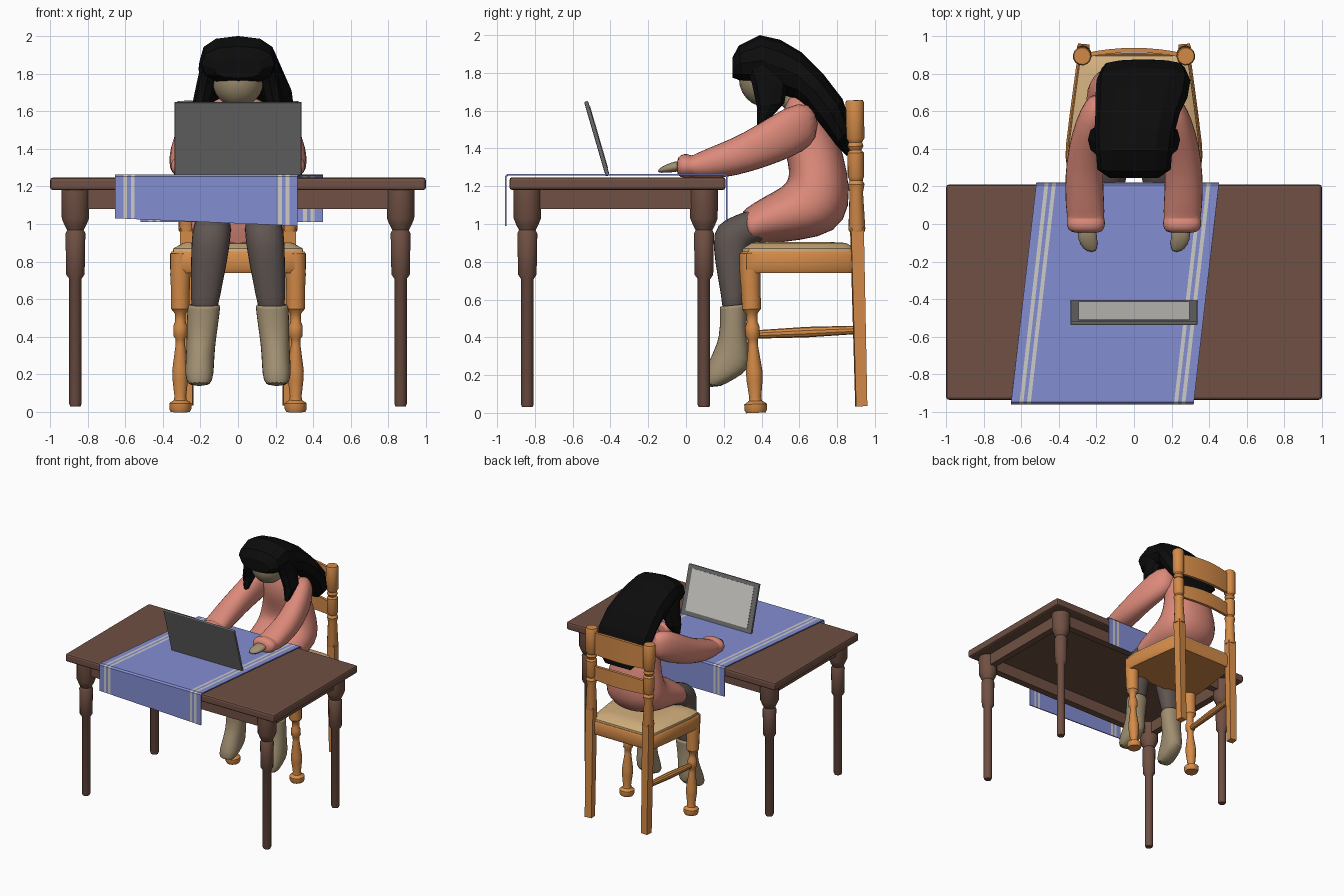
import bpy, bmesh, math
from mathutils import Vector


def material(name, rgb):
    m = bpy.data.materials.new(name)
    lin = [((c / 255 + 0.055) / 1.055) ** 2.4 if c > 10 else c / 255 / 12.92 for c in rgb]
    m.diffuse_color = (*lin, 1)
    return m


BROWN = material("dark brown wood", (112, 80, 67))
OAK = material("orange wood", (212, 139, 72))
PAD = material("woven seat", (210, 175, 125))
PINK = material("pink knit", (220, 138, 122))
BLUE = material("blue cloth", (131, 141, 210))
PALE = material("pale grey", (205, 203, 198))
GREY = material("grey metal", (108, 108, 108))
BLACK = material("black hair", (12, 12, 12))
TAN = material("tan", (160, 143, 113))
STOCKING = material("stocking grey", (96, 85, 81))


def finish(bm, name, mat, smooth=None):
    bmesh.ops.recalc_face_normals(bm, faces=bm.faces)
    mesh = bpy.data.meshes.new(name)
    bm.to_mesh(mesh)
    bm.free()
    ob = bpy.data.objects.new(name, mesh)
    bpy.context.collection.objects.link(ob)
    mesh.materials.append(mat)
    if smooth:
        bpy.ops.object.select_all(action='DESELECT')
        bpy.context.view_layer.objects.active = ob
        ob.select_set(True)
        bpy.ops.object.shade_smooth_by_angle(angle=math.radians(smooth))
    return ob


def skin(bm, rings):
    """Join rings of points into a closed tube."""
    rings = [[bm.verts.new(p) for p in r] for r in rings]
    n = len(rings[0])
    for a, b in zip(rings, rings[1:]):
        for i in range(n):
            bm.faces.new((a[i], a[(i + 1) % n], b[(i + 1) % n], b[i]))
    bm.faces.new(rings[0])
    bm.faces.new(rings[-1])


def loft(name, mat, sections, side=1, n=14, power=0.9, soft=True):
    """Sections: one edge (y, z), opposite edge (y, z), centre x, half width."""
    rings = []
    for ty, tz, by, bz, cx, hw in sections:
        ring = []
        for i in range(n):
            a = 2 * math.pi * i / n
            c, s = [math.copysign(abs(v) ** power, v) for v in (math.cos(a), math.sin(a))]
            ring.append((side * cx + hw * s, (ty + by) / 2 + c * (ty - by) / 2,
                         (tz + bz) / 2 + c * (tz - bz) / 2))
        rings.append(ring)
    bm = bmesh.new()
    skin(bm, rings)
    ob = finish(bm, name, mat, 60 if soft else None)
    if soft:
        ob.modifiers.new("round", 'SUBSURF').levels = 1
        ob.modifiers["round"].render_levels = 1
    return ob


def lathe(name, mat, a, b, profile, n=14):
    """Turned part from a to b, profile of (fraction, radius)."""
    a, b = Vector(a), Vector(b)
    q = (b - a).to_track_quat('Z', 'Y')
    bm = bmesh.new()
    skin(bm, [[a.lerp(b, t) + q @ Vector((r * math.cos(2 * math.pi * (i + .5) / n),
                                          r * math.sin(2 * math.pi * (i + .5) / n), 0))
               for i in range(n)] for t, r in profile])
    return finish(bm, name, mat, 35)


def box(name, mat, lo, hi, bevel=0.0):
    bm = bmesh.new()
    bmesh.ops.create_cube(bm, size=1)
    for v in bm.verts:
        v.co = [(l + h) / 2 + c * (h - l) for l, h, c in zip(lo, hi, v.co)]
    if bevel:
        bmesh.ops.bevel(bm, geom=bm.edges[:], offset=bevel, segments=2, affect='EDGES', profile=0.5)
    return finish(bm, name, mat)


def slab(name, mat, rings):
    bm = bmesh.new()
    skin(bm, rings)
    return finish(bm, name, mat, 35)


# Table
box("table_top", BROWN, (-1, -.935, 1.18), (1, .21, 1.247), .015)
for y in (-.84, .095):
    box("long_apron", BROWN, (-.865, y - .03, 1.08), (.865, y + .03, 1.18))
    for s in (-1, 1):
        x = s * .865
        lathe("table_leg", BROWN, (x, y, .03), (x, y, 1.18),
              [(0, .028), (.012, .034), (.59, .034), (.61, .05), (.8, .054),
               (.815, .045), (.84, .06), (.87, .074), (1, .076)], 16)
for s in (-1, 1):
    box("side_apron", BROWN, (s * .865 - .03, -.84, 1.08), (s * .865 + .03, .095, 1.18))

# Table runner: slanted strip hanging over both long edges, striped by column
us = [0, .046, .067, .087, .108, .892, .913, .933, .954, 1]
path = [(-.955, 1.03, -.04), (-.955, 1.25, 0), (-.945, 1.26, 0), (.205, 1.26, 0), (.215, 1.25, 0), (.215, 1.01, 0)]
bm = bmesh.new()
rows = [[bm.verts.new((-.52 + (y - .215) * .115 + u * .972, y, z + u * dz)) for u in us] for y, z, dz in path]
for r0, r1 in zip(rows, rows[1:]):
    for i in range(len(us) - 1):
        f = bm.faces.new((r0[i], r0[i + 1], r1[i + 1], r1[i]))
        f.material_index = int(i in (1, 3, 5, 7))
runner = finish(bm, "table_runner", BLUE)
runner.data.materials.append(PALE)
mod = runner.modifiers.new("thickness", 'SOLIDIFY')
mod.thickness, mod.offset = .009, 0

# Laptop screen, leaning towards the front
tilt = math.atan2(.115, .395)
for name, mat, lo, hi in (("laptop_lid", GREY, (-.338, -.011, -.205), (.338, .011, .205)),
                          ("laptop_display", PALE, (-.295, .009, -.165), (.295, .014, .175))):
    ob = box(name, mat, lo, hi, .006 if mat == GREY else 0)
    ob.location = (0, -.472, 1.452)
    ob.rotation_euler.x = tilt

# Chair seat frame and woven pad
half = [(.31, .285), (.36, .32), (.362, .42), (.34, .6), (.305, .86), (.26, .91)]
outline = half + [(-x, y) for x, y in reversed(half)]


def seat_ring(k, z):
    return [(x * k, .6 + (y - .6) * k, z) for x, y in outline]


slab("seat_frame", OAK, [seat_ring(.97, .74), seat_ring(1, .76), seat_ring(1, .84), seat_ring(.97, .855)])
slab("seat_pad", PAD, [seat_ring(.96, .84), seat_ring(.95, .87), seat_ring(.8, .9), seat_ring(.5, .905)])

# Chair legs, posts and stretcher
for s in (-1, 1):
    lathe("chair_front_leg", OAK, (s * .307, .37, 0), (s * .307, .335, .845),
          [(0, .052), (.02, .06), (.055, .06), (.075, .035), (.1, .032), (.2, .042), (.26, .044),
           (.42, .026), (.46, .026), (.48, .038), (.54, .038), (.57, .028), (.62, .03), (.65, .05),
           (.8, .052), (.86, .055), (1, .053)])
    lathe("chair_post_base", OAK, (s * .27, .928, .035), (s * .272, .905, .98),
          [(0, .042), (1, .048)], 4)
    lathe("chair_post", OAK, (s * .272, .905, .96), (s * .276, .893, 1.655),
          [(0, .042), (.02, .045), (.3, .036), (.36, .045), (.39, .034), (.42, .044), (.6, .044),
           (.62, .032), (.65, .043), (.68, .036), (.71, .048), (.98, .05), (1, .044)])
lathe("side_stretcher", OAK, (-.305, .36, .415), (-.272, .915, .44), [(0, .022), (.5, .028), (1, .022)], 10)

# Curved back slats
for name, z0, z1 in (("top_slat", 1.44, 1.62), ("lower_slat", 1.22, 1.33)):
    rings = []
    for i in range(9):
        t = i / 4 - 1
        y = .895 + .03 * (1 - t * t)
        rings.append([(t * .27, y - .012, z0), (t * .27, y + .012, z0),
                      (t * .27, y + .012, z1 + .02 * (1 - t * t)), (t * .27, y - .012, z1 + .02 * (1 - t * t))])
    slab(name, OAK, rings)

# Dress: skirt over the lap, then up the torso to the collar
loft("dress", PINK, [
    (.29, 1.06, .34, .88, 0, .24), (.31, 1.08, .36, .885, 0, .255), (.40, 1.14, .43, .895, 0, .255),
    (.52, 1.2, .6, .91, 0, .26), (.54, 1.24, .80, .95, 0, .26), (.545, 1.28, .875, 1.09, 0, .25),
    (.53, 1.36, .86, 1.27, 0, .215), (.5, 1.45, .81, 1.46, 0, .185), (.5, 1.56, .73, 1.59, 0, .19),
    (.53, 1.64, .68, 1.67, 0, .14), (.54, 1.68, .63, 1.70, 0, .06)], n=18)

# Sleeves, hands, stockings and boots
for s in (-1, 1):
    loft("sleeve", PINK, [
        (.70, 1.61, .70, 1.45, .17, .06), (.60, 1.66, .62, 1.38, .2, .09), (.45, 1.575, .51, 1.33, .24, .095),
        (.3, 1.48, .35, 1.275, .265, .1), (.17, 1.425, .2, 1.24, .265, .105), (.05, 1.375, .06, 1.235, .258, .105),
        (.03, 1.36, .03, 1.25, .256, .098), (.01, 1.375, .01, 1.24, .256, .107),
        (-.03, 1.37, -.03, 1.245, .256, .1), (-.05, 1.34, -.05, 1.265, .254, .07)], s)
    loft("hand", TAN, [(.0, 1.335, .0, 1.285, .25, .045), (-.06, 1.335, -.06, 1.272, .25, .056),
                       (-.11, 1.315, -.11, 1.27, .24, .05), (-.15, 1.29, -.15, 1.27, .225, .026)], s, 10)
    loft("stocking", STOCKING, [
        (.52, 1.15, .52, .95, .12, .09), (.33, 1.07, .38, .9, .135, .1), (.2, 1.03, .34, .88, .14, .105),
        (.135, .96, .34, .84, .145, .105), (.15, .8, .33, .78, .155, .098), (.19, .6, .315, .6, .175, .078),
        (.19, .52, .31, .52, .18, .07)], s)
    loft("boot", TAN, [
        (.18, .56, .325, .575, .18, .08), (.175, .57, .33, .585, .18, .092), (.18, .45, .318, .45, .19, .084),
        (.165, .37, .335, .33, .198, .078), (.13, .3, .345, .23, .203, .078), (.1, .22, .26, .18, .206, .078),
        (.09, .14, .17, .13, .206, .064)], s)

# Head and neck
bm = bmesh.new()
bmesh.ops.create_uvsphere(bm, u_segments=18, v_segments=12, radius=1)
for v in bm.verts:
    v.co = (v.co.x * .14, .42 + v.co.y * .14, 1.77 + v.co.z * .15)
finish(bm, "head", TAN, 60)
lathe("neck", TAN, (0, .6, 1.62), (0, .47, 1.75), [(0, .06), (1, .06)])

# Hair: faceted cap flowing down the back, plus two hanging side locks
loft("hair", BLACK, [
    (.245, 1.88, .245, 1.775, 0, .13), (.28, 1.945, .30, 1.755, 0, .195), (.39, 2.0, .43, 1.73, 0, .205),
    (.50, 1.975, .5, 1.68, .005, .215), (.61, 1.91, .58, 1.66, .02, .225), (.73, 1.79, .62, 1.63, .04, .245),
    (.83, 1.66, .7, 1.53, .05, .25), (.875, 1.52, .79, 1.42, .05, .22), (.875, 1.37, .85, 1.36, .05, .12)],
    n=12, power=.8, soft=False)
for s in (-1, 1):
    loft("side_lock", BLACK, [
        (.31, 1.87, .5, 1.9, .14, .05), (.35, 1.74, .54, 1.74, .17, .052), (.375, 1.62, .52, 1.64, .195, .05),
        (.375, 1.52, .42, 1.53, .195, .02)], s, n=8, soft=False)
